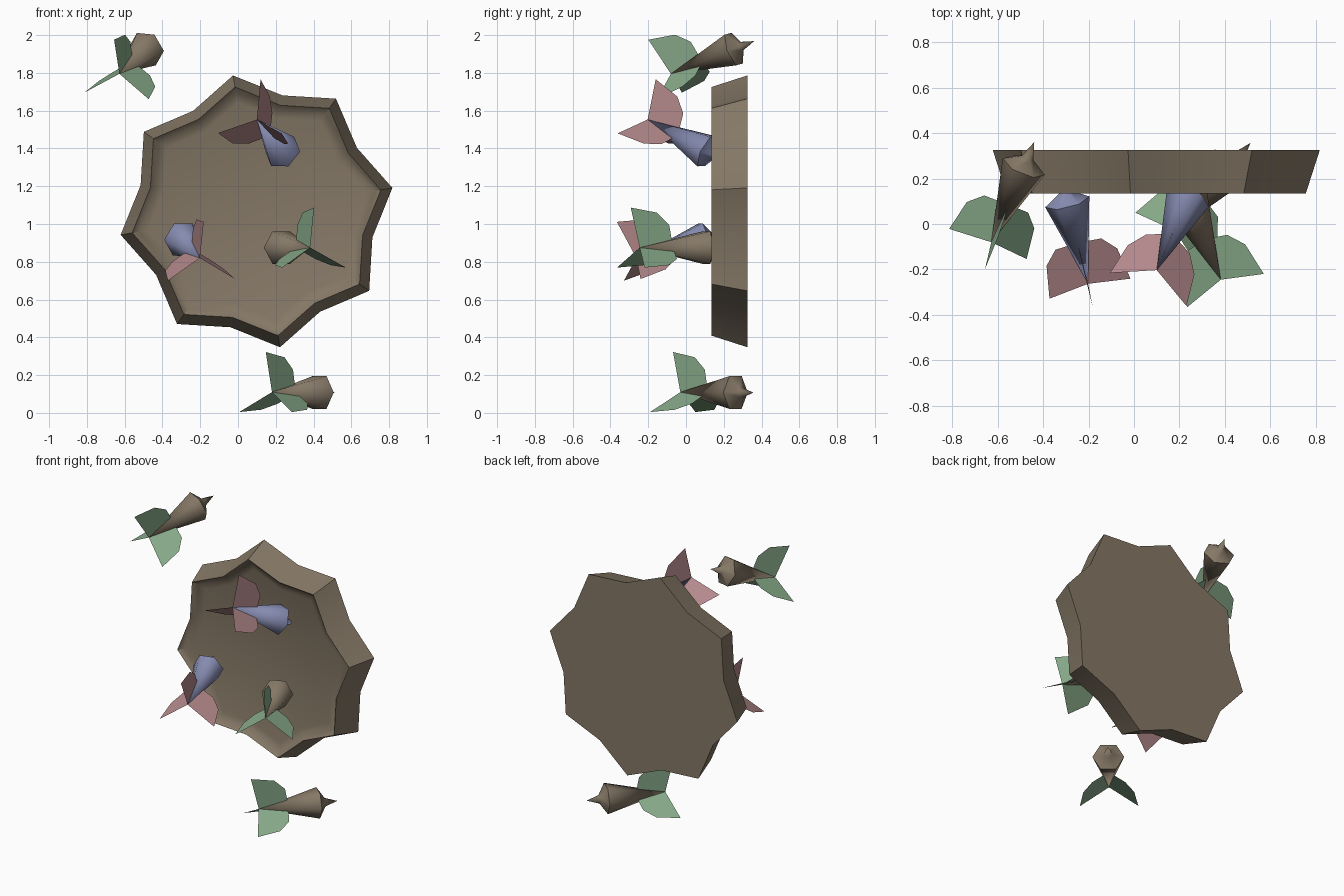
import bpy, bmesh, math
from mathutils import Vector, Matrix

if "Cube" in bpy.data.objects:
    bpy.data.objects.remove(bpy.data.objects["Cube"])


def material(name, rgb):
    m = bpy.data.materials.new(name)
    m.use_nodes = True
    m.diffuse_color = (*rgb, 1)
    node = next(n for n in m.node_tree.nodes if n.type == "BSDF_PRINCIPLED")
    node.inputs["Base Color"].default_value = (*rgb, 1)
    return m


BROWN = material("brown wood", (0.235, 0.188, 0.133))
BLUE = material("dusty blue", (0.235, 0.258, 0.434))
GREEN = material("sage green", (0.25, 0.41, 0.255))
PINK = material("dusty pink", (0.456, 0.25, 0.258))


def add_object(name, bm, mat, smooth=None):
    mesh = bpy.data.meshes.new(name)
    bm.to_mesh(mesh)
    bm.free()
    mesh.materials.append(mat)
    ob = bpy.data.objects.new(name, mesh)
    bpy.context.collection.objects.link(ob)
    if smooth:
        bpy.ops.object.select_all(action="DESELECT")
        ob.select_set(True)
        bpy.context.view_layer.objects.active = ob
        bpy.ops.object.shade_smooth_by_angle(angle=math.radians(smooth))
    return ob


def loft(bm, rings):
    """Join successive closed rings of points; one-point rings become tips."""
    rings = [[bm.verts.new(p) for p in ring] for ring in rings]
    for a, b in zip(rings, rings[1:]):
        n = max(len(a), len(b))
        for i in range(n):
            j = (i + 1) % n
            corners = [a[i % len(a)], a[j % len(a)], b[j % len(b)], b[i % len(b)]]
            bm.faces.new(list(dict.fromkeys(corners)))
    return rings


# Star-shaped board with a shallow dished front
def star(scale, y):
    points = []
    for i in range(16):
        angle = math.radians(9.8 + 22.5 * i)
        r = scale * (0.629 if i % 2 else 0.73)
        points.append((0.098 + r * math.cos(angle), y, 1.067 + r * math.sin(angle)))
    return points


bm = bmesh.new()
rings = loft(bm, [star(1, 0.325), star(0.915, 0.135), star(0.87, 0.165),
                  star(0.8, 0.18), [(0.098, 0.19, 1.067)]])
bm.faces.new(rings[0])
bmesh.ops.recalc_face_normals(bm, faces=bm.faces)
add_object("star_board", bm, BROWN, 42)

# Dart profile as (distance from tail, radius), and fin outline as (distance, height)
BODY = [(0, 0), (0.385, 0.1), (0.43, 0.027), (0.51, 0)]
FIN = [(0, 0), (-0.052, 0.212), (0.1, 0.185), (0.17, 0.12), (0.187, 0.03)]


def dart(name, tail, tip, fin_up, body_mat, fin_mat):
    tail = Vector(tail)
    axis = (Vector(tip) - tail).normalized()
    up = Vector(fin_up)
    up = (up - axis * up.dot(axis)).normalized()

    def place(dist, radius, degrees):
        return tail + axis * dist + Matrix.Rotation(math.radians(degrees), 3, axis) @ up * radius

    # Six-sided body with a needle
    bm = bmesh.new()
    loft(bm, [[place(d, r, 30 + 60 * i) for i in range(6 if r else 1)] for d, r in BODY])
    bmesh.ops.recalc_face_normals(bm, faces=bm.faces)
    add_object(name + "_body", bm, body_mat, 65)

    # Three flat fins
    bm = bmesh.new()
    for turn in (0, 120, 240):
        bm.faces.new([bm.verts.new(place(d, h, turn)) for d, h in FIN])
    add_object(name + "_fins", bm, fin_mat)


dart("low_dart", (0.18, -0.03, 0.11), (0.515, 0.36, 0.107), (0, 0, 1), BROWN, GREEN)
dart("high_dart", (-0.628, -0.08, 1.795), (-0.437, 0.365, 1.97), (-0.02, -0.1, 0.185), BROWN, GREEN)
dart("left_board_dart", (0.382, -0.245, 0.875), (0.178, 0.225, 0.875), (0, 0, 1), BROWN, GREEN)
dart("right_board_dart", (-0.202, -0.263, 0.82), (-0.324, 0.217, 0.952), (0.02, -0.1, 0.185), BLUE, PINK)
dart("top_board_dart", (0.1, -0.203, 1.553), (0.281, 0.217, 1.329), (0.027, 0.06, 0.21), BLUE, PINK)
